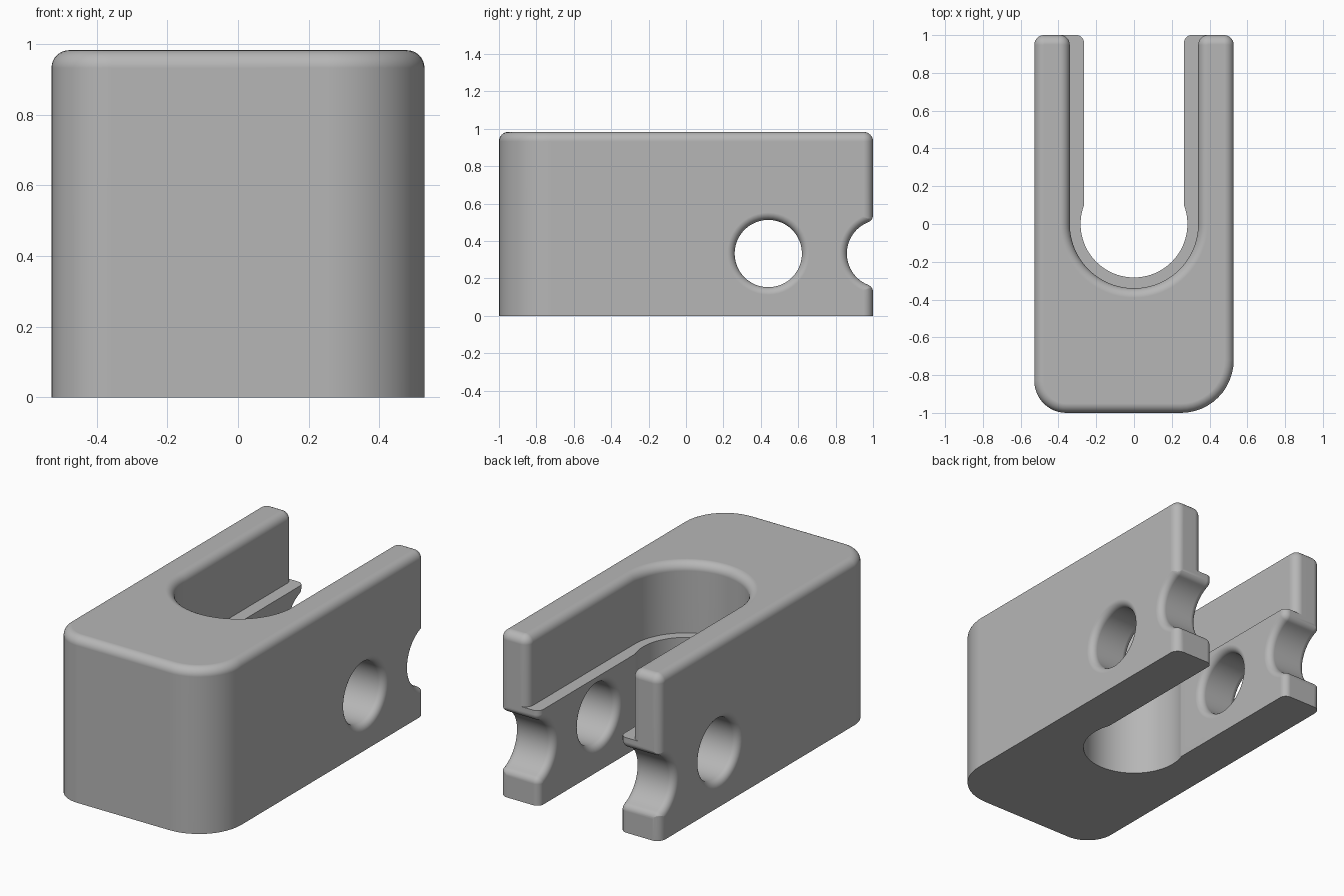
import bpy, bmesh
from math import pi, cos, sin, atan2, sqrt
from mathutils import Vector

if "Cube" in bpy.data.objects:
    bpy.data.objects.remove(bpy.data.objects["Cube"])

HALF_W, TOP, LEDGE = 0.528, 0.983, 0.565
EDGE = 0.05            # fillet on the outer and slot top edges
WIDE, NARROW, BORE = 0.34, 0.265, 0.283
HOLE_R, HOLE_Y, NOTCH_Y, HOLE_Z = 0.18, 0.44, 1.04, 0.333
LIP = 0.04             # fillet around the cross holes

grey = bpy.data.materials.new("plain grey")
grey.use_nodes = True
grey.diffuse_color = (0.47, 0.47, 0.47, 1)
grey.node_tree.nodes["Principled BSDF"].inputs["Base Color"].default_value = grey.diffuse_color


def arc(cx, cy, r, a0, a1, n):
    return [(cx + r * cos(a0 + (a1 - a0) * i / n), cy + r * sin(a0 + (a1 - a0) * i / n))
            for i in range(n + 1)]


def loft(name, outline, levels, place):
    """Skin matching outlines; each level is (height, outward offset)."""
    bm = bmesh.new()
    rings = [[bm.verts.new(place(u, v, h)) for u, v in outline(o)] for h, o in levels]
    for low, high in zip(rings, rings[1:]):
        for i in range(len(low)):
            j = (i + 1) % len(low)
            bm.faces.new((low[i], low[j], high[j], high[i]))
    bm.faces.new(rings[0][::-1])
    bm.faces.new(rings[-1])
    bmesh.ops.recalc_face_normals(bm, faces=bm.faces)
    mesh = bpy.data.meshes.new(name)
    bm.to_mesh(mesh)
    bm.free()
    mesh.materials.append(grey)
    obj = bpy.data.objects.new(name, mesh)
    bpy.context.collection.objects.link(obj)
    return obj


def upright(u, v, h):
    return Vector((u, v, h))


def fillet(end, r, n=8):
    """Levels that flare outward by r while rising to height end."""
    return [(end - r + r * sin(pi / 2 * i / n), r * (1 - cos(pi / 2 * i / n)))
            for i in range(n + 1)]


# Rounded block, one front corner larger than the other
def block_outline(o):
    pts = []
    corners = [(1, 1, 0.052), (-1, 1, 0.052), (-1, -1, 0.17), (1, -1, 0.28)]
    for k, (sx, sy, r) in enumerate(corners):
        pts += arc(sx * (HALF_W - r), sy * (1 - r), r - o, k * pi / 2, (k + 1) * pi / 2, 12)
    return pts


body = loft("clamp_body", block_outline, [(0, 0)] + fillet(TOP, EDGE), upright)


# U-shaped slots that open at the back with rounded mouths
def slot_outline(w, r, mouth):
    def outline(o):
        y = sqrt(max(r * r - w * w, 0))
        a = atan2(y, w)
        side = [(w + mouth, 1.2)] + arc(w + mouth, 1 - mouth, mouth - o, pi / 2, pi, 8)
        bowl = arc(0, 0, r + o, a, -pi - a, 48)
        if y == 0:
            return side + bowl + [(-u, v) for u, v in side[::-1]]
        return side + bowl + [(-u, v) for u, v in side[::-1]]
    return outline


cutters = [
    loft("wide_slot_cutter", slot_outline(WIDE, WIDE, EDGE + 0.002),
         [(LEDGE, 0)] + fillet(TOP, EDGE) + [(TOP + 0.1, EDGE)], upright),
    loft("narrow_slot_cutter", slot_outline(NARROW, BORE, LIP),
         [(-0.1, 0), (LEDGE + 0.05, 0)], upright),
]


# Cross hole and the open notch at the back end
def hole_outline(o):
    return arc(HOLE_Y, HOLE_Z, HOLE_R + o, 0, 2 * pi, 48)[:-1]


def notch_outline(o):
    f = LIP + 0.002
    dy = NOTCH_Y - 1 + f
    dz = sqrt((HOLE_R + f) ** 2 - dy ** 2)
    a = atan2(dz, dy)
    half = [(1.2, dz)] + arc(1 - f, dz, f - o, pi / 2 - pi / 2, -a, 8)
    half += arc(NOTCH_Y, 0, HOLE_R + o, pi - a, pi, 16)[1:]
    return ([(y, HOLE_Z + z) for y, z in half] +
            [(y, HOLE_Z - z) for y, z in half[-2::-1]])


outer = fillet(HALF_W, LIP)
inner = [(NARROW + HALF_W - h, o) for h, o in outer[::-1]]
levels = [(NARROW - 0.1, LIP)] + inner + outer + [(HALF_W + 0.1, LIP)]
for side, label in ((1, "left"), (-1, "right")):
    for kind, outline in (("hole", hole_outline), ("notch", notch_outline)):
        cutters.append(loft(f"{label}_{kind}_cutter", outline, levels,
                            lambda u, v, h, s=side: Vector((s * h, u, v))))

# Cut the block and tidy up
bpy.context.view_layer.objects.active = body
body.select_set(True)
for cutter in cutters:
    cutter.hide_render = True
    cut = body.modifiers.new(cutter.name, "BOOLEAN")
    cut.operation, cut.solver, cut.object = "DIFFERENCE", "EXACT", cutter
    bpy.ops.object.modifier_apply(modifier=cut.name)
for cutter in cutters:
    bpy.data.objects.remove(cutter)

bpy.ops.object.shade_smooth_by_angle(angle=pi / 6)
soft = body.modifiers.new("flat_face_normals", "WEIGHTED_NORMAL")
soft.keep_sharp = True
